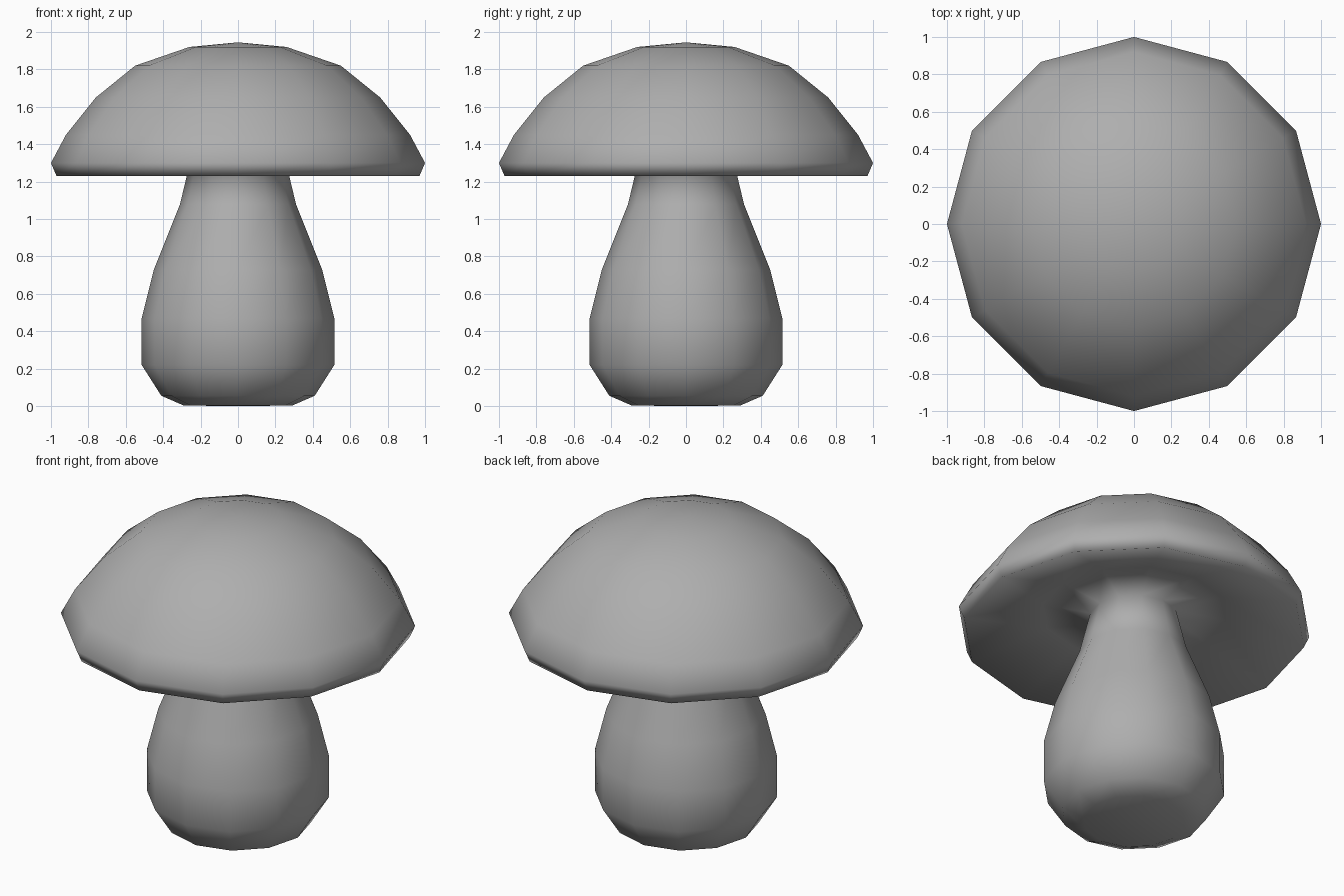
import bpy, bmesh
from math import cos, sin, tau

if "Cube" in bpy.data.objects:
    bpy.data.objects.remove(bpy.data.objects["Cube"])

SIDES = 12

def lathe(name, profile, color):
    """Revolve (radius, z) points, listed bottom to top, into a smooth mesh."""
    bm = bmesh.new()
    rings = []
    for r, z in profile:
        n = SIDES if r > 0 else 1
        rings.append([bm.verts.new((r * cos(tau * i / SIDES), r * sin(tau * i / SIDES), z))
                      for i in range(n)])
    for a, b in zip(rings, rings[1:]):
        for i in range(SIDES):
            j = (i + 1) % SIDES
            if len(a) == 1:
                bm.faces.new((a[0], b[j], b[i]))
            elif len(b) == 1:
                bm.faces.new((a[i], a[j], b[0]))
            else:
                bm.faces.new((a[i], a[j], b[j], b[i]))
    bmesh.ops.recalc_face_normals(bm, faces=bm.faces)
    for f in bm.faces:
        f.smooth = True
    mesh = bpy.data.meshes.new(name)
    bm.to_mesh(mesh)
    bm.free()
    mat = bpy.data.materials.new(name + "_grey")
    mat.diffuse_color = color
    mat.use_nodes = True
    mat.node_tree.nodes["Principled BSDF"].inputs["Base Color"].default_value = mat.diffuse_color
    mesh.materials.append(mat)
    obj = bpy.data.objects.new(name, mesh)
    bpy.context.collection.objects.link(obj)
    return obj

# bulbous stem up to the narrow neck
stem = [(0, 0.0), (0.29, 0.003), (0.41, 0.055), (0.515, 0.22), (0.515, 0.47),
        (0.45, 0.73), (0.31, 1.08), (0.25, 1.33)]
# hollow underside, rim and domed top
cap = [(0.52, 1.36), (0.97, 1.23), (1.0, 1.30), (0.92, 1.45), (0.76, 1.65),
       (0.55, 1.82), (0.26, 1.92), (0, 1.945)]

# stem and cap form one continuous surface in mid grey
lathe("mushroom", stem + cap, (0.425, 0.425, 0.425, 1))
